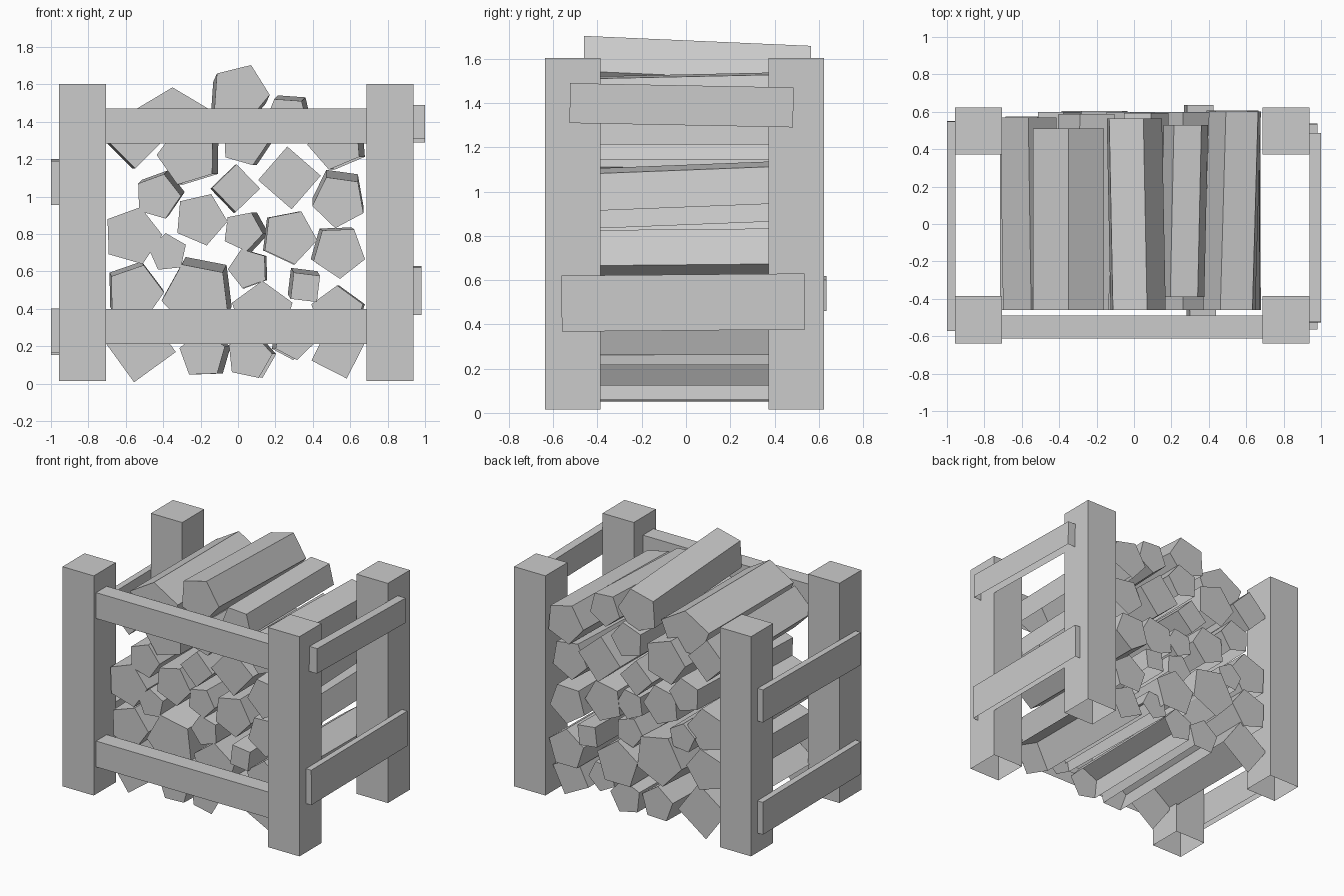
import bpy
import bmesh
import math
import random
from mathutils import Matrix, Vector

random.seed(4)

cube = bpy.data.objects.get("Cube")
if cube:
    bpy.data.objects.remove(cube, do_unlink=True)

wood = bpy.data.materials.new("plain_grey_wood")
wood.use_nodes = True
wood.diffuse_color = (0.6, 0.6, 0.6, 1)
wood.node_tree.nodes["Principled BSDF"].inputs["Base Color"].default_value = wood.diffuse_color


def finish(name, bm, open_below):
    """Remove faces pointing further down than open_below, then make a flat shaded object."""
    bm.normal_update()
    hidden = [f for f in bm.faces if f.normal.z < open_below]
    bmesh.ops.delete(bm, geom=hidden, context="FACES")
    mesh = bpy.data.meshes.new(name)
    bm.to_mesh(mesh)
    bm.free()
    mesh.materials.append(wood)
    obj = bpy.data.objects.new(name, mesh)
    bpy.context.scene.collection.objects.link(obj)
    return obj


def beam(name, low, high, tilt=0):
    """Box between two corners, open underneath, optionally tilted about its own x axis."""
    low, high = Vector(low), Vector(high)
    bm = bmesh.new()
    bmesh.ops.create_cube(bm, size=1, matrix=Matrix.Diagonal((*(high - low), 1)))
    obj = finish(name, bm, -0.5)
    obj.location = (low + high) / 2
    obj.rotation_euler.x = math.radians(tilt)


def log(name, x, z, radius, turn, dx=0, dz=0, sides=5, squash=1,
        front=-0.46, back=None, open_below=-0.87):
    """Split log: a prism running front to back, its back end shifted by dx, dz."""
    if back is None:
        back = random.uniform(0.55, 0.61)
    bm = bmesh.new()
    rings = []
    for y, sx, sz in ((front, 0, 0), (back, dx, dz)):
        angles = [math.radians(turn) + math.tau * i / sides for i in range(sides)]
        rings.append([bm.verts.new((x + sx + radius * math.cos(a), y,
                                    z + sz + radius * squash * math.sin(a))) for a in angles])
    for ring in rings:
        bm.faces.new(ring)
    for i in range(sides):
        j = (i + 1) % sides
        bm.faces.new((rings[0][i], rings[0][j], rings[1][j], rings[1][i]))
    bmesh.ops.recalc_face_normals(bm, faces=bm.faces)
    finish(name, bm, open_below)


# Corner posts
for side, x in (("right", -0.957), ("left", 0.688)):
    for end, y in (("front", -0.638), ("back", 0.372)):
        beam(f"{end}_{side}_post", (x, y, 0.015), (x + 0.25, y + 0.252, 1.603))

# Front rails
for level, z in (("lower", 0.212), ("upper", 1.285)):
    beam(f"{level}_front_rail", (-0.707, -0.612, z), (0.688, -0.49, z + 0.187))

# Side rails
beam("upper_left_rail", (0.938, -0.525, 1.3), (1.0, 0.485, 1.48), tilt=-1.1)
beam("lower_left_rail", (0.938, -0.562, 0.372), (0.98, 0.537, 0.625), tilt=0.5)
beam("upper_right_rail", (-1.0, -0.57, 0.96), (-0.955, 0.55, 1.195), tilt=0.6)
beam("lower_right_rail", (-1.0, -0.57, 0.16), (-0.955, 0.55, 0.395), tilt=-0.6)

# Bottom row, open underneath: x, z, radius, turn in degrees, back end shift, sides
ground_logs = [
    (-0.525, 0.2, 0.195, -99, 0, 0, 4),
    (-0.19, 0.155, 0.128, -52, 0.03),
    (0.06, 0.145, 0.125, -66, 0.02),
    (0.30, 0.235, 0.11, -82, -0.02),
    (0.535, 0.17, 0.15, -72, 0, 0, 4),
]
for number, spec in enumerate(ground_logs, 1):
    log(f"ground_log_{number}", *spec, open_below=-0.4)

# Stacked logs, same order of values
lower_logs = [
    (-0.55, 0.485, 0.155, 1, -0.01, 0.02),
    (-0.22, 0.465, 0.19, 43, 0.02, 0.04),
    (0.13, 0.38, 0.17, 90),
    (0.53, 0.38, 0.145, 90, 0.01),
]
middle_logs = [
    (-0.565, 0.79, 0.16, 2),
    (-0.375, 0.70, 0.105, 96),
    (-0.2, 0.88, 0.145, -5),
    (0.025, 0.815, 0.11, -7, 0.03),
    (0.055, 0.615, 0.11, 38, 0.01),
    (0.275, 0.785, 0.15, -7, -0.01),
    (0.54, 0.705, 0.145, -16, -0.015, 0.01),
]
upper_logs = [
    (-0.43, 1.0, 0.125, 2, 0.02, 0.02),
    (-0.01, 1.045, 0.128, 89, -0.01, -0.005, 4),
    (0.275, 1.1, 0.168, 94, 0, 0, 4),
    (0.54, 0.975, 0.145, -26, 0, 0.04),
    (-0.55, 1.3, 0.15, -90, -0.015, 0, 4),
    (-0.27, 1.22, 0.165, -37, 0.03),
    (0.035, 1.29, 0.13, -70, 0.02),
    (0.52, 1.29, 0.15, -31, 0.03),
]
for row, logs in (("lower", lower_logs), ("middle", middle_logs), ("upper", upper_logs)):
    for number, spec in enumerate(logs, 1):
        log(f"{row}_log_{number}", *spec)
log("small_square_log", 0.36, 0.515, 0.1, 38, -0.015, 0.025, sides=4, front=-0.49, back=0.635)

# Loose logs on top
log("flat_top_log", -0.35, 1.42, 0.2, 90, squash=0.82, back=0.51)
log("large_top_log", 0.01, 1.555, 0.16, -4, -0.02, -0.045, back=0.565)
log("short_top_log", 0.26, 1.415, 0.125, 50, 0.02, 0.02, front=-0.39, back=0.53)
